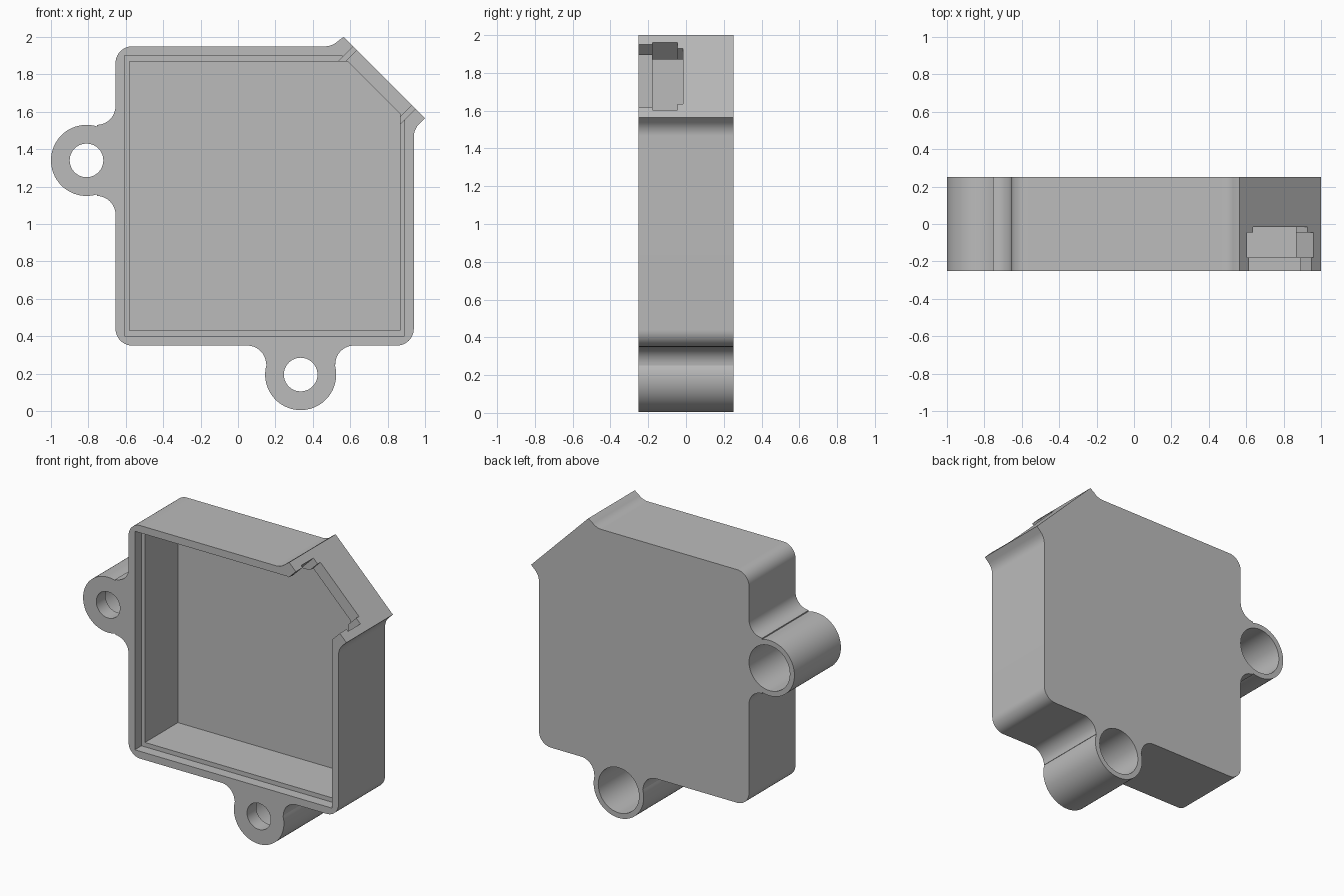
import bpy, bmesh
from math import cos, sin, radians, sqrt
from mathutils import Vector

if "Cube" in bpy.data.objects:
    bpy.data.objects.remove(bpy.data.objects["Cube"])

FRONT, BACK = -0.252, 0.252
OVER = 0.1  # how far cutters pass the surface

grey = bpy.data.materials.new("grey plastic")
grey.use_nodes = True
grey.diffuse_color = (0.5, 0.5, 0.5, 1)
grey.node_tree.nodes["Principled BSDF"].inputs["Base Color"].default_value = (0.5, 0.5, 0.5, 1)


def arc(cx, cz, r, a0, a1, n=10):
    angles = [radians(a0 + (a1 - a0) * i / n) for i in range(n + 1)]
    return [(cx + r * cos(a), cz + r * sin(a)) for a in angles]


def prism(name, outline, y0, y1):
    """Extrude an x-z outline from y0 to y1."""
    bm = bmesh.new()
    face = bm.faces.new([bm.verts.new((x, y0, z)) for x, z in outline])
    ext = bmesh.ops.extrude_face_region(bm, geom=[face])
    moved = [v for v in ext["geom"] if isinstance(v, bmesh.types.BMVert)]
    bmesh.ops.translate(bm, verts=moved, vec=(0, y1 - y0, 0))
    bmesh.ops.recalc_face_normals(bm, faces=bm.faces)
    mesh = bpy.data.meshes.new(name)
    bm.to_mesh(mesh)
    bm.free()
    mesh.materials.append(grey)
    obj = bpy.data.objects.new(name, mesh)
    bpy.context.collection.objects.link(obj)
    return obj


def cut(body, outline, y0, y1):
    cutter = prism("cutter", outline, y0, y1)
    cutter.hide_render = True
    mod = body.modifiers.new("cut", "BOOLEAN")
    mod.operation, mod.solver, mod.object = "DIFFERENCE", "EXACT", cutter
    bpy.context.view_layer.objects.active = body
    bpy.ops.object.modifier_apply(modifier=mod.name)
    bpy.data.objects.remove(cutter)


# Outer shell with two screw lugs and a flared plate across one corner
lugs = [(0.335, 0.195), (-0.81, 1.34)]
outline = (
    arc(-0.565, 0.44, 0.09, 180, 270)
    + arc(0.05, 0.25, 0.1, 90, 0)
    + arc(*lugs[0], 0.19, 163, 377, 40)
    + arc(0.62, 0.25, 0.1, 180, 90)
    + arc(0.85, 0.44, 0.09, 270, 360)
    + arc(1.04, 1.465, 0.1, 180, 135)
    + [(1.0, 1.565), (0.565, 2.0)]
    + arc(0.465, 2.05, 0.1, 315, 270)
    + arc(-0.565, 1.86, 0.09, 90, 180)
    + arc(-0.755, 1.63, 0.1, 0, -90)
    + arc(*lugs[1], 0.19, 73, 287, 40)
    + arc(-0.755, 1.05, 0.1, 90, 0)
)
housing = prism("housing", outline, FRONT, BACK)


def chamfered_square(x0, x1, z0, z1, total=2.455):
    """Square with its upper right corner cut along x + z = total."""
    return [(x0, z0), (x1, z0), (x1, total - x1), (total - z1, z1), (x0, z1)]


# Main cavity and the shallow lid recess around it
cut(housing, chamfered_square(-0.58, 0.865, 0.43, 1.87), FRONT - OVER, 0.177)
cut(housing, chamfered_square(-0.607, 0.89, 0.40, 1.90), FRONT - OVER, -0.18)

# Stepped connector slot through the corner plate
centre = Vector((0.7825, 1.7825))
along, outward = Vector((1, -1)) / sqrt(2), Vector((1, 1)) / sqrt(2)
for half, y0, y1 in ((0.236, FRONT - OVER, -0.1), (0.252, -0.178, -0.045), (0.207, -0.12, -0.015)):
    corners = [centre + along * half * s + outward * d
               for s, d in ((-1, -0.18), (1, -0.18), (1, 0.1), (-1, 0.1))]
    cut(housing, corners, y0, y1)

# Screw holes, counterbored from the back
for x, z in lugs:
    cut(housing, arc(x, z, 0.09, 0, 351, 39), FRONT - OVER, BACK)
    cut(housing, arc(x, z, 0.155, 0, 352.5, 47), FRONT + 0.1, BACK + OVER)

bpy.ops.object.select_all(action="DESELECT")
housing.select_set(True)
bpy.context.view_layer.objects.active = housing
bpy.ops.object.shade_smooth_by_angle(angle=radians(30))
